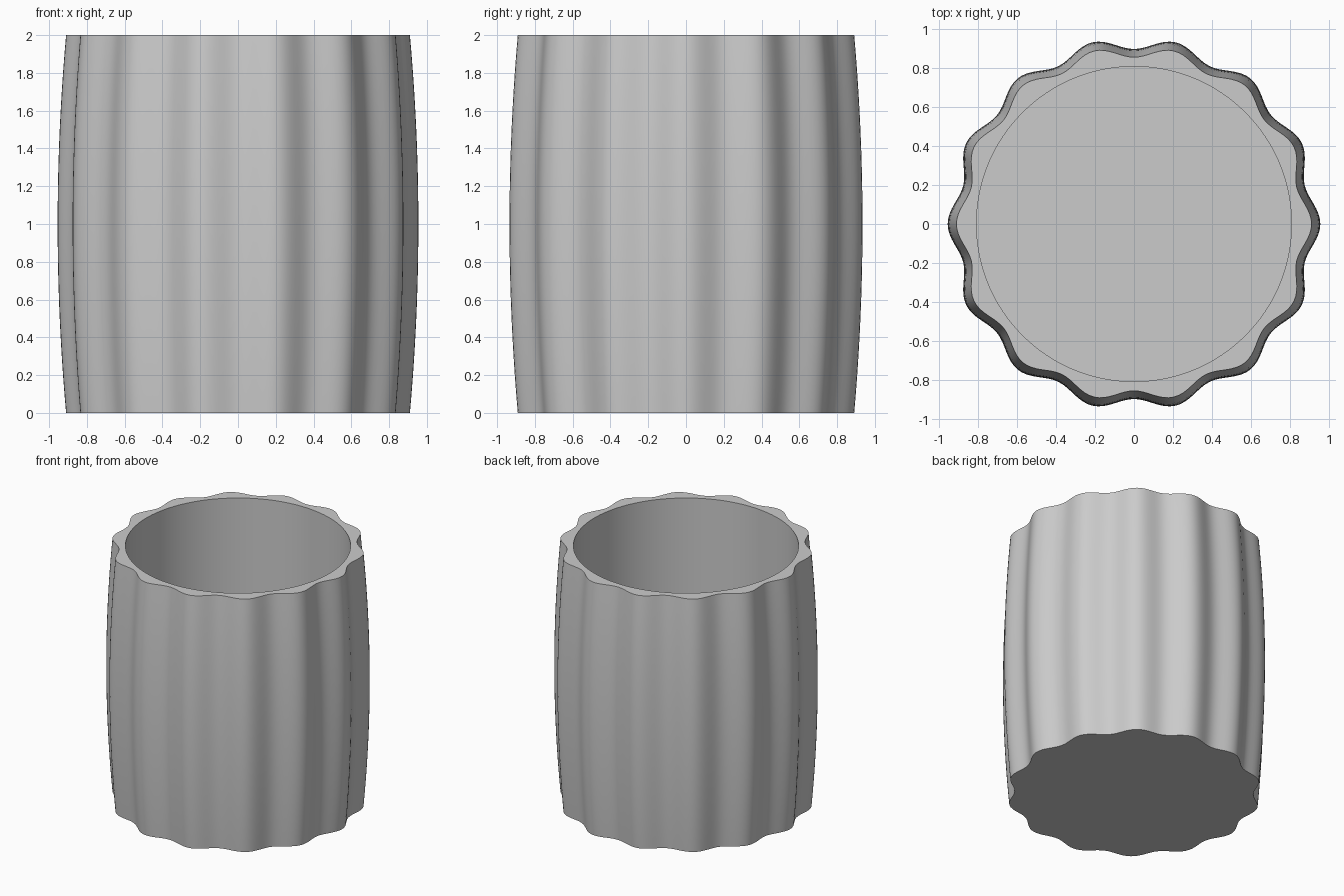
import bpy
import bmesh
from math import sin, cos, pi, radians

cube = bpy.data.objects.get("Cube")
if cube:
    bpy.data.objects.remove(cube)

LOBES, SEGMENTS, LEVELS = 14, 224, 24
HEIGHT, FLOOR, BORE = 2.0, 0.08, 0.807

grey = bpy.data.materials.new("plain grey")
grey.use_nodes = True
colour = (0.6, 0.6, 0.6, 1)
grey.diffuse_color = colour
grey.node_tree.nodes["Principled BSDF"].inputs["Base Color"].default_value = colour

bm = bmesh.new()


def ring(z, radius):
    """One closed loop of vertices; radius is a function of the angle."""
    angles = [2 * pi * i / SEGMENTS for i in range(SEGMENTS)]
    return [bm.verts.new((radius(a) * cos(a), radius(a) * sin(a), z)) for a in angles]


def fluted(z):
    """Wavy outline that swells towards mid height."""
    swell = 1 - 0.047 * (2 * z / HEIGHT - 1) ** 2
    return lambda a: swell * (0.926 + 0.029 * cos(LOBES * a))


def bore(a):
    return BORE


# Fluted outside from the base up, over the rim and down the round bore
rings = [ring(HEIGHT * i / LEVELS, fluted(HEIGHT * i / LEVELS)) for i in range(LEVELS + 1)]
rings += [ring(HEIGHT, bore), ring(FLOOR, bore)]
for low, high in zip(rings, rings[1:]):
    for i in range(SEGMENTS):
        j = (i + 1) % SEGMENTS
        bm.faces.new((low[i], low[j], high[j], high[i]))

# Underside and inner floor
bm.faces.new(rings[0][::-1])
bm.faces.new(rings[-1])

mesh = bpy.data.meshes.new("fluted_cup")
bm.to_mesh(mesh)
bm.free()
mesh.materials.append(grey)
cup = bpy.data.objects.new("fluted_cup", mesh)
bpy.context.collection.objects.link(cup)

bpy.ops.object.select_all(action="DESELECT")
cup.select_set(True)
bpy.context.view_layer.objects.active = cup
bpy.ops.object.shade_smooth_by_angle(angle=radians(35))
